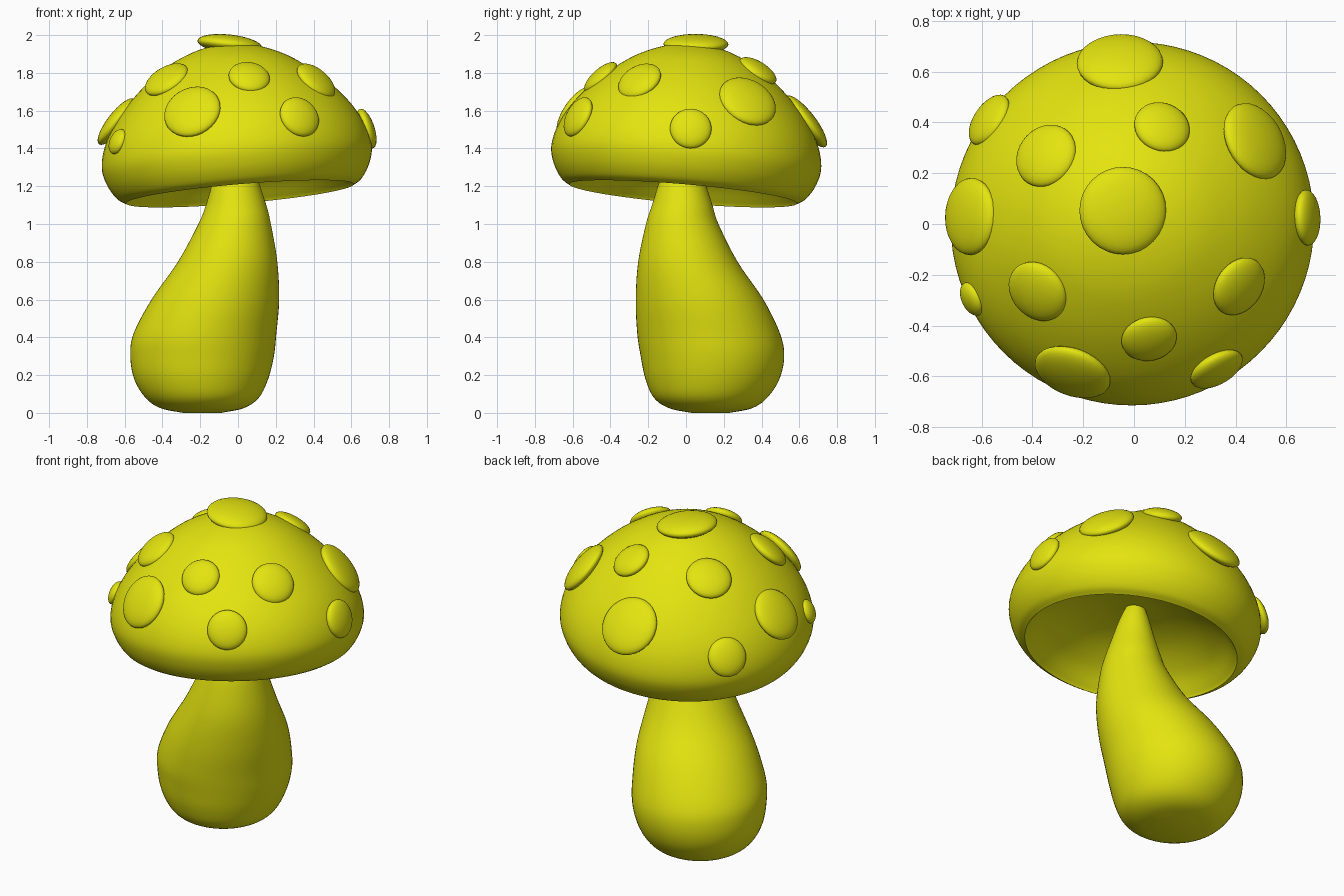
import bpy, bmesh, math
from mathutils import Vector, Matrix
from mathutils.bvhtree import BVHTree

if "Cube" in bpy.data.objects:
    bpy.data.objects.remove(bpy.data.objects["Cube"], do_unlink=True)

mat = bpy.data.materials.new("mustard yellow")
mat.use_nodes = True
mat.diffuse_color = (0.78, 0.78, 0.005, 1)
mat.node_tree.nodes["Principled BSDF"].inputs["Base Color"].default_value = mat.diffuse_color


def smooth_path(points, steps=5):
    """Catmull-Rom through points of any dimension."""
    pts = [Vector(p) for p in points]
    pts = [pts[0] * 2 - pts[1]] + pts + [pts[-1] * 2 - pts[-2]]
    out = []
    for a, b, c, d in zip(pts, pts[1:], pts[2:], pts[3:]):
        for i in range(steps):
            t = i / steps
            out.append(0.5 * (2 * b + (c - a) * t + (2 * a - 5 * b + 4 * c - d) * t * t
                              + (3 * b - a - 3 * c + d) * t ** 3))
    return out + [pts[-2]]


def loft(bm, rings, sides=64):
    """Skin round rings given as (x, y, z, radius), closing both ends."""
    loops = []
    for x, y, z, r in rings:
        loops.append([bm.verts.new((x + r * math.cos(a), y + r * math.sin(a), z))
                      for a in (2 * math.pi * i / sides for i in range(sides))])
    for lo, hi in zip(loops, loops[1:]):
        for i in range(sides):
            j = (i + 1) % sides
            bm.faces.new((lo[i], lo[j], hi[j], hi[i]))
    bm.faces.new(loops[0][::-1])
    bm.faces.new(loops[-1])
    bmesh.ops.recalc_face_normals(bm, faces=bm.faces)


def finish(name, bm):
    mesh = bpy.data.meshes.new(name)
    bm.to_mesh(mesh)
    bm.free()
    mesh.materials.append(mat)
    obj = bpy.data.objects.new(name, mesh)
    bpy.context.collection.objects.link(obj)
    bpy.ops.object.select_all(action='DESELECT')
    obj.select_set(True)
    bpy.context.view_layer.objects.active = obj
    bpy.ops.object.shade_smooth_by_angle(angle=math.radians(40))
    return obj


# Stem: leaning pear shape, (x, y, z, radius)
stem = [(-.19, .13, 0, .1), (-.19, .13, .025, .22), (-.19, .13, .08, .3),
        (-.195, .14, .18, .355), (-.19, .14, .3, .38), (-.175, .12, .42, .378),
        (-.12, .072, .6, .338), (-.055, .01, .8, .263), (-.018, -.02, 1, .192),
        (-.01, -.02, 1.1, .16), (-.012, -.02, 1.22, .123), (-.01, -.01, 1.34, .085),
        (-.01, 0, 1.43, .05)]
bm = bmesh.new()
loft(bm, smooth_path(stem))
finish("stem", bm)

# Cap: hollow dome, (radius, height) from inner ceiling round the rim to the crown
inner = [(.01, .25), (.18, .24), (.35, .195), (.5, .11), (.585, .025), (.605, 0)]
outer = [(.605, 0), (.65, .03), (.695, .1), (.717, .19), (.695, .3), (.635, .415),
         (.54, .53), (.43, .63), (.3, .718), (.15, .778), (.01, .797)]
profile = smooth_path(inner) + smooth_path(outer)[1:]
bm = bmesh.new()
loft(bm, [(0, 0, h, r) for r, h in profile], 80)
tilt = Vector((0, 0, 1)).rotation_difference(Vector((-.085, .085, 1))).to_matrix().to_4x4()
bm.transform(Matrix.Translation((.01, -.015, 1.16)) @ tilt)
surface = BVHTree.FromBMesh(bm)
finish("cap", bm)

# Spots: flattened domes seated on the cap, (x, y, z, radius)
spots = [(-.043, .055, 1.98, .172), (-.055, .63, 1.54, .17), (-.565, .406, 1.4, .113),
         (-.36, .28, 1.8, .13), (.11, .38, 1.81, .112), (.477, .327, 1.65, .16),
         (-.647, .03, 1.545, .152), (.68, .025, 1.505, .11), (-.383, -.268, 1.77, .127),
         (.42, -.25, 1.767, .122), (.06, -.458, 1.785, .11), (-.245, -.59, 1.6, .155),
         (.33, -.58, 1.573, .113), (-.64, -.296, 1.437, .07)]
for n, (x, y, z, r) in enumerate(spots, 1):
    seat, normal, *_ = surface.find_nearest((x, y, z))
    turn = Vector((0, 0, 1)).rotation_difference(normal).to_matrix().to_4x4()
    bm = bmesh.new()
    bmesh.ops.create_uvsphere(bm, u_segments=32, v_segments=16, radius=1)
    bm.transform(Matrix.Translation(seat) @ turn @ Matrix.Diagonal((r, r, .025 + r * .15, 1)))
    finish(f"spot_{n}", bm)
